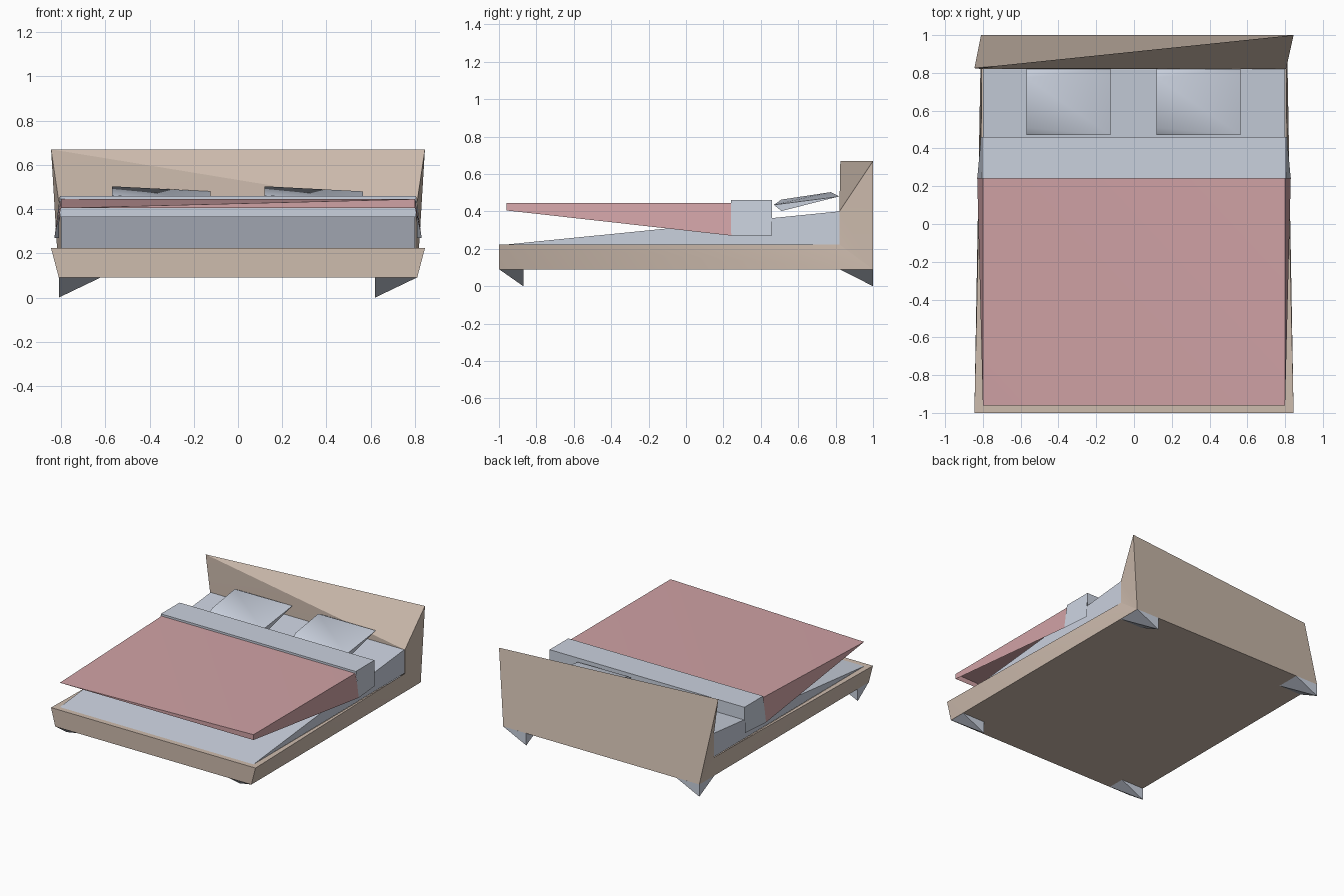
import bpy, bmesh

if "Cube" in bpy.data.objects:
    bpy.data.objects.remove(bpy.data.objects["Cube"])


def srgb(r, g, b):
    lin = [((c / 255 + 0.055) / 1.055) ** 2.4 for c in (r, g, b)]
    return (*lin, 1.0)


def material(name, rgb):
    m = bpy.data.materials.new(name)
    m.diffuse_color = srgb(*rgb)
    m.use_nodes = True
    m.node_tree.nodes["Principled BSDF"].inputs["Base Color"].default_value = m.diffuse_color
    return m


WOOD = material("tan wood", (206, 188, 174))
LINEN = material("pale blue grey linen", (202, 209, 222))
ROSE = material("dusty rose fabric", (208, 162, 165))


def build(name, mat, verts, faces=None, closed=False, smooth=25):
    """Mesh from points; without faces the convex hull is used."""
    bm = bmesh.new()
    vs = [bm.verts.new(v) for v in verts]
    if faces:
        for f in faces:
            bm.faces.new([vs[i] for i in f])
    else:
        bmesh.ops.convex_hull(bm, input=vs)
    if closed or not faces:
        bmesh.ops.recalc_face_normals(bm, faces=bm.faces)
    me = bpy.data.meshes.new(name)
    bm.to_mesh(me)
    bm.free()
    me.materials.append(mat)
    ob = bpy.data.objects.new(name, me)
    bpy.context.collection.objects.link(ob)
    bpy.ops.object.select_all(action='DESELECT')
    ob.select_set(True)
    bpy.context.view_layer.objects.active = ob
    bpy.ops.object.shade_smooth_by_angle(angle=smooth * 3.14159 / 180)
    return ob


# bed frame: shallow tray with flared front and tapering side rails
build("bed_frame", WOOD, [
    (-0.81, -1, 0.09), (0.81, -1, 0.09), (0.81, 1, 0.09), (-0.81, 1, 0.09),
    (-0.845, -1, 0.223), (0.845, -1, 0.223),
    (0.80, -0.96, 0.223), (-0.80, -0.96, 0.223),
    (0.805, 0.82, 0.223), (-0.805, 0.82, 0.223)],
    [(3, 2, 1, 0), (0, 1, 5, 4), (4, 5, 6, 7), (5, 8, 6), (4, 7, 9),
     (1, 2, 5), (2, 8, 5), (3, 0, 4), (3, 4, 9)])

# headboard: skewed wedge whose top edge runs corner to corner
build("headboard", WOOD, [
    (-0.845, 0.825, 0.67), (0.845, 1, 0.67),
    (-0.81, 1, 0.09), (0.81, 1, 0.09),
    (-0.805, 0.82, 0.40), (0.805, 0.82, 0.40),
    (-0.805, 0.82, 0.223), (0.805, 0.82, 0.223)],
    [(0, 1, 3, 2), (0, 4, 5), (0, 5, 1), (4, 6, 7, 5),
     (1, 5, 3), (5, 7, 3), (0, 2, 4), (4, 2, 6), (6, 2, 3, 7)], closed=True)

# mattress: wedge rising towards the headboard
build("mattress", LINEN, [
    (x, y, z) for x in (-0.80, 0.80)
    for y, z in ((-0.96, 0.223), (0.82, 0.223), (0.82, 0.40))])

# legs: pointed wedges under each corner
for side, x0, x1 in (("left", -0.81, -0.62), ("right", 0.62, 0.81)):
    for end, y0, y1 in (("front", -1, -0.87), ("back", 0.82, 1)):
        build(f"{end}_{side}_leg", LINEN, [
            (x0, y0, 0.091), (x1, y0, 0.091), (x1, y1, 0.091),
            (x0, y1, 0.091), (x0, y1, 0.0)])

# blanket: open sheet with one dropped corner and tapering side flaps
build("blanket", ROSE, [
    (-0.80, -0.96, 0.405), (0.80, -0.96, 0.445), (0.80, -0.96, 0.405),
    (0.80, 0.245, 0.445), (-0.80, 0.245, 0.445),
    (0.83, 0.245, 0.27), (-0.83, 0.245, 0.27)],
    [(0, 1, 4), (1, 3, 4), (0, 2, 1), (1, 2, 5, 3), (0, 4, 6)])

# turned-down sheet: band over the bed with hanging end flaps
Y0, Y1, TOP, HEM = 0.24, 0.46, 0.46, 0.365
build("folded_sheet", LINEN, [
    (-0.805, Y0, TOP), (0.805, Y0, TOP), (0.805, Y1, TOP), (-0.805, Y1, TOP),
    (-0.805, Y0, HEM), (0.805, Y0, HEM), (0.805, Y1, HEM), (-0.805, Y1, HEM),
    (-0.83, Y0, 0.27), (0.83, Y0, 0.27), (0.81, Y1, 0.27), (-0.81, Y1, 0.27)],
    [(0, 1, 2, 3), (0, 4, 5, 1), (2, 6, 7, 3), (1, 9, 10, 2), (0, 3, 11, 8)])

# pillows: thin skewed cushions tilted up at the back
for side, x0 in (("left", -0.57), ("right", 0.12)):
    x1 = x0 + 0.445
    build(f"{side}_pillow", LINEN, [
        (x0, 0.51, 0.463), (x0, 0.775, 0.503), (x0, 0.47, 0.435),
        (x0, 0.82, 0.48), (x1, 0.47, 0.435), (x1, 0.82, 0.48),
        (x1, 0.51, 0.402)], smooth=40)
